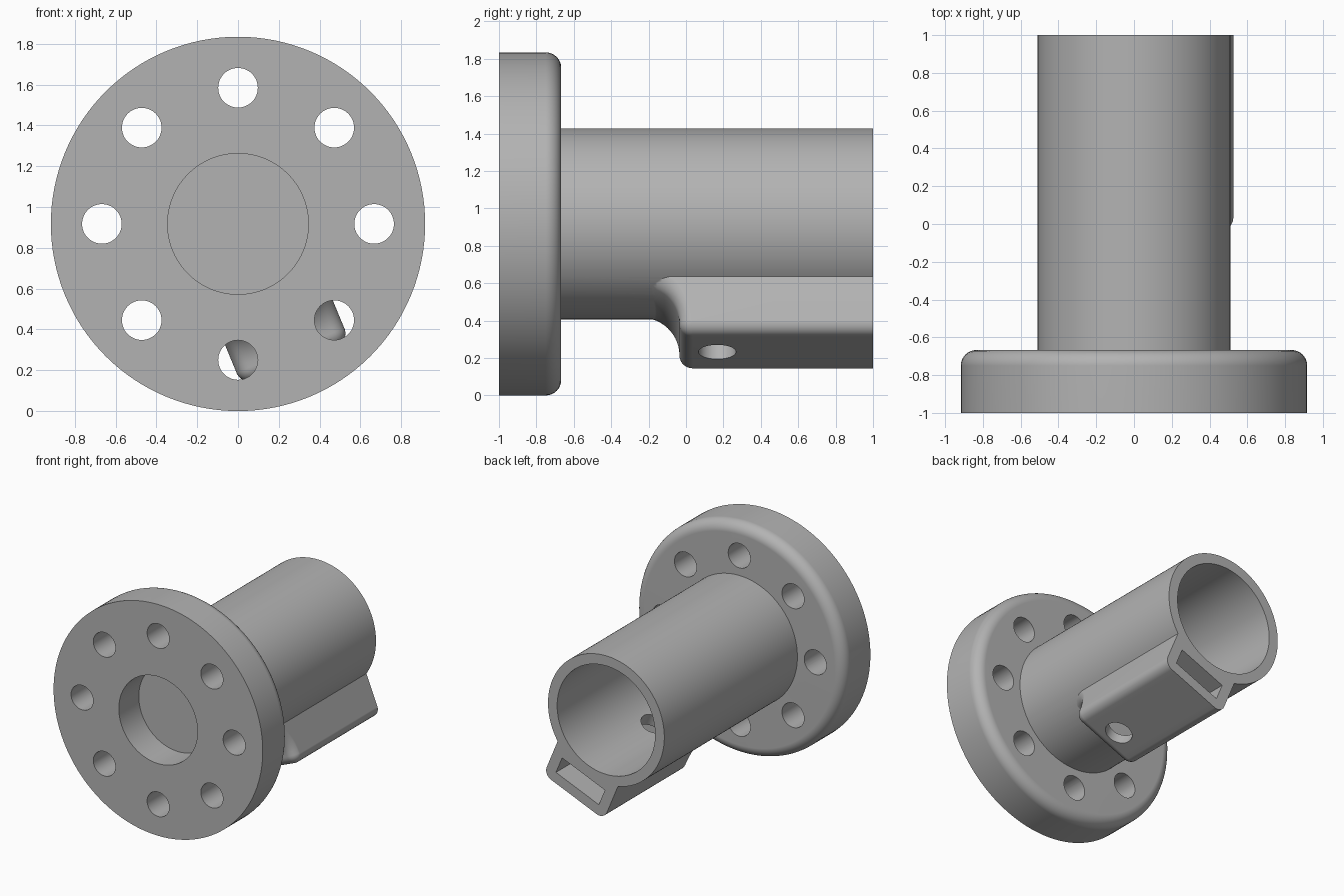
import bpy
import bmesh
from math import sin, cos, pi, radians, sqrt
from mathutils import Vector

if "Cube" in bpy.data.objects:
    bpy.data.objects.remove(bpy.data.objects["Cube"], do_unlink=True)

# Main sizes
FLANGE_R, TUBE_R, BORE_R, RECESS_R = 0.917, 0.51, 0.43, 0.345
FLANGE_BACK = -0.667
TILT = radians(-67.5)          # direction of the bracket around the tube axis
HALF_W, ROUND = 0.286, 0.07    # bracket half width and edge rounding

OUT = Vector((cos(TILT), 0, sin(TILT)))
SIDE = Vector((-sin(TILT), 0, cos(TILT)))

grey = bpy.data.materials.new("plain grey")
grey.use_nodes = True
colour = (0.45, 0.45, 0.45, 1)
grey.diffuse_color = colour
grey.node_tree.nodes["Principled BSDF"].inputs["Base Color"].default_value = colour


def pt(t, y, r):
    """Point from sideways, along-axis and outward distances."""
    return SIDE * t + OUT * r + Vector((0, y, FLANGE_R))


def loft(name, rings):
    """Closed solid through rings of equal point count."""
    bm = bmesh.new()
    loops = [[bm.verts.new(p) for p in ring] for ring in rings]
    for a, b in zip(loops, loops[1:]):
        for k in range(len(a)):
            bm.faces.new((a[k - 1], a[k], b[k], b[k - 1]))
    bm.faces.new(loops[0])
    bm.faces.new(loops[-1])
    bmesh.ops.recalc_face_normals(bm, faces=bm.faces)
    mesh = bpy.data.meshes.new(name)
    bm.to_mesh(mesh)
    bm.free()
    mesh.materials.append(grey)
    ob = bpy.data.objects.new(name, mesh)
    bpy.context.collection.objects.link(ob)
    return ob


def turned(name, profile, n=96, t=0, r=0):
    """Solid of revolution along y from (radius, y) pairs."""
    return loft(name, [[pt(t + R * sin(2 * pi * k / n), y, r + R * cos(2 * pi * k / n))
                        for k in range(n)] for R, y in profile])


def combine(target, tool, operation):
    mod = target.modifiers.new(operation, "BOOLEAN")
    mod.operation, mod.solver, mod.object = operation, "EXACT", tool
    bpy.context.view_layer.objects.active = target
    bpy.ops.object.modifier_apply(modifier=mod.name)
    bpy.data.objects.remove(tool, do_unlink=True)


# Flange with rounded back edge, and tube
fillet = 0.083
arc = [(FLANGE_R - fillet + fillet * cos(a), FLANGE_BACK - fillet + fillet * sin(a))
       for a in (k * pi / 16 for k in range(9))]
body = turned("flanged_tube", [(FLANGE_R, -1)] + arc +
              [(TUBE_R, FLANGE_BACK), (TUBE_R, 1.1)], n=128)


# Bracket: side-to-side layers with a concave foot and rounded nose
def bracket_layer(t, inset):
    drop = TUBE_R - sqrt(TUBE_R ** 2 - t ** 2)
    centre_r, foot = 0.671, 0.165
    ring = []
    for k in range(13):
        f = k / 12
        a = (f - 1) * pi / 2
        R = foot + inset
        ring.append(pt(t, -0.2 + R * cos(a), centre_r + R * sin(a) - drop * (1 - f)))
    for k in range(1, 9):
        a = pi - k * pi / 16
        R = ROUND - inset
        ring.append(pt(t, foot - 0.2 + ROUND + R * cos(a), centre_r + R * sin(a)))
    ring += [pt(t, 1.1, centre_r + ROUND - inset), pt(t, 1.1, 0.25), pt(t, -0.2, 0.25)]
    return ring


flat = HALF_W - ROUND
half = [(flat * k / 5, 0) for k in range(1, 6)]
half += [(flat + ROUND * sin(a), ROUND * (1 - cos(a)))
         for a in (radians(d) for d in (15, 30, 45, 60, 75, 85))]
layers = [(-t, i) for t, i in reversed(half)] + [(0, 0)] + half
combine(body, loft("bracket", [bracket_layer(t, i) for t, i in layers]), "UNION")

# Trim the back end, then cut the bore and the front recess
combine(body, turned("end_trim", [(2, 1), (2, 1.5)], n=8), "DIFFERENCE")
combine(body, turned("bore", [(BORE_R, FLANGE_BACK), (BORE_R, 1.2)]), "DIFFERENCE")
combine(body, turned("recess", [(RECESS_R, -1.1), (RECESS_R, -0.75)]), "DIFFERENCE")

# Slot open at the back of the bracket
slot = [[pt(t, y, r) for t, r in ((-0.203, 0.52), (0.203, 0.52), (0.203, 0.66), (-0.203, 0.66))]
        for y in (0.05, 1.2)]
combine(body, loft("slot", slot), "DIFFERENCE")

# Screw hole through the bracket into the bore
ring_angles = [2 * pi * k / 48 for k in range(48)]
screw = [[pt(0.1 * cos(a), 0.167 + 0.1 * sin(a), r) for a in ring_angles] for r in (0.2, 0.9)]
combine(body, loft("screw_hole", screw), "DIFFERENCE")

# Ring of bolt holes
for k in range(8):
    a = radians(22.5 + 45 * k)
    combine(body, turned("bolt_hole", [(0.097, -1.1), (0.097, -0.6)], n=48,
                         t=0.667 * sin(a), r=0.667 * cos(a)), "DIFFERENCE")

# Smooth shading with crisp edges
bpy.ops.object.select_all(action="DESELECT")
body.select_set(True)
bpy.context.view_layer.objects.active = body
bpy.ops.object.shade_smooth_by_angle(angle=radians(30))
weighted = body.modifiers.new("weighted_normals", "WEIGHTED_NORMAL")
weighted.keep_sharp = True
